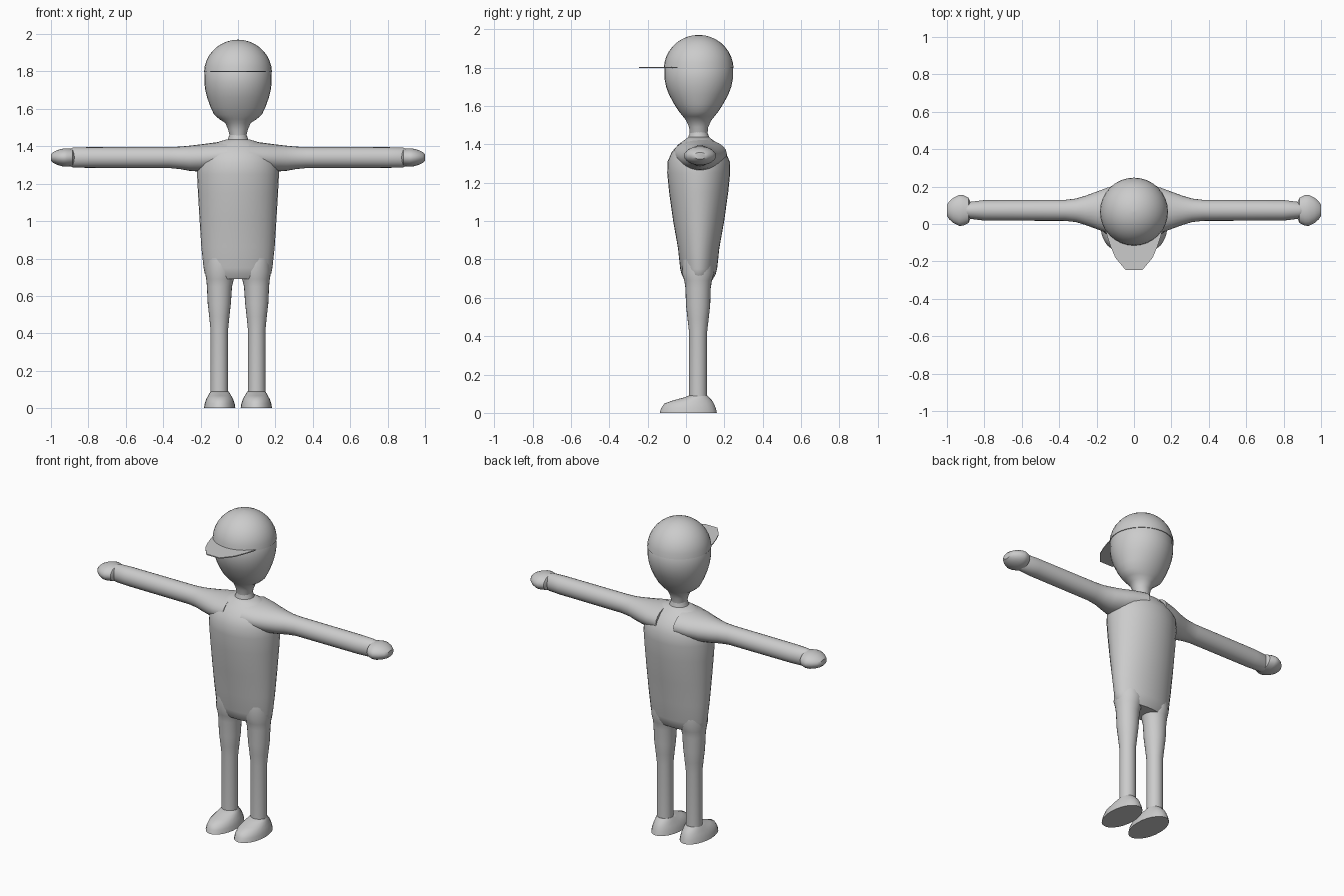
import bpy, bmesh, math

CY = 0.066   # body axis in y
grey = bpy.data.materials.new("plain_grey")
grey.diffuse_color = (0.6, 0.6, 0.6, 1)


def finish(name, bm, angle=40):
    bmesh.ops.recalc_face_normals(bm, faces=bm.faces)
    me = bpy.data.meshes.new(name)
    bm.to_mesh(me)
    bm.free()
    me.materials.append(grey)
    ob = bpy.data.objects.new(name, me)
    bpy.context.collection.objects.link(ob)
    bpy.ops.object.select_all(action='DESELECT')
    ob.select_set(True)
    bpy.context.view_layer.objects.active = ob
    bpy.ops.object.shade_smooth_by_angle(angle=math.radians(angle))
    return ob


def loft(name, rings, axis='z', sides=24):
    """Skin elliptical rings: z axis (z, cx, cy, rx, ry), x axis (x, cy, cz, ry, rz)."""
    bm = bmesh.new()
    loops = []
    for t, c1, c2, r1, r2 in rings:
        loop = []
        for i in range(sides):
            a = 2 * math.pi * i / sides
            u, v = c1 + r1 * math.cos(a), c2 + r2 * math.sin(a)
            loop.append(bm.verts.new((u, v, t) if axis == 'z' else (t, u, v)))
        loops.append(loop)
    for a, b in zip(loops, loops[1:]):
        for i in range(sides):
            j = (i + 1) % sides
            bm.faces.new((a[i], a[j], b[j], b[i]))
    bm.faces.new(loops[0])
    bm.faces.new(loops[-1])
    return finish(name, bm)


# Torso, from hips to collar
torso = [(0.69, 0.155, 0.07), (0.72, 0.178, 0.088), (0.75, 0.184, 0.096),
         (0.86, 0.196, 0.108), (1.0, 0.205, 0.133), (1.15, 0.214, 0.154),
         (1.25, 0.219, 0.164), (1.31, 0.215, 0.162), (1.36, 0.195, 0.14),
         (1.40, 0.15, 0.105), (1.425, 0.10, 0.07), (1.437, 0.06, 0.055)]
loft("torso", [(z, 0, CY, rx, ry) for z, rx, ry in torso], sides=32)

# Neck and head
loft("neck", [(z, 0, CY, r, r) for z, r in
              [(1.41, 0.06), (1.437, 0.055), (1.46, 0.046), (1.49, 0.046)]])
head = [(1.455, 0.044, 0.046), (1.49, 0.053, 0.05), (1.525, 0.068, 0.066),
        (1.545, 0.10, 0.082), (1.57, 0.128, 0.102), (1.61, 0.147, 0.128),
        (1.66, 0.165, 0.155), (1.70, 0.175, 0.17), (1.74, 0.18, 0.178),
        (1.80, 0.178, 0.178), (1.86, 0.15, 0.15)]
loft("head", [(z, 0, CY, rx, ry) for z, rx, ry in head], sides=32)

# Cap dome
dome = []
for i in range(10):
    a = math.radians(2 + 87.5 * i / 9)
    dome.append((1.79 + 0.18 * math.sin(a), 0, CY,
                 0.182 * math.cos(a), 0.182 * math.cos(a)))
loft("cap", dome, sides=32)

# Flat cap brim
bm = bmesh.new()
half = [(0.165, 0.03), (0.145, -0.06), (0.125, -0.12), (0.10, -0.18), (0.045, -0.246)]
outline = half + [(-x, y) for x, y in reversed(half)]
face = bm.faces.new([bm.verts.new((x, y, 1.797)) for x, y in outline])
ext = bmesh.ops.extrude_face_region(bm, geom=[face])
for v in ext['geom']:
    if isinstance(v, bmesh.types.BMVert):
        v.co.z += 0.006
finish("cap_brim", bm)

for side, s in (("left", 1), ("right", -1)):
    # Arm with a flared shoulder
    arm = [(0.06, 1.35, 0.14, 0.078), (0.14, 1.342, 0.122, 0.076),
           (0.20, 1.337, 0.10, 0.073), (0.26, 1.336, 0.078, 0.067),
           (0.31, 1.338, 0.063, 0.06), (0.37, 1.34, 0.056, 0.056),
           (0.80, 1.34, 0.055, 0.055), (0.88, 1.34, 0.045, 0.054),
           (0.90, 1.34, 0.04, 0.046)]
    loft(side + "_arm", [(s * x, 0.073, z, ry, rz) for x, z, ry, rz in arm], 'x')
    # Mitten hand
    hand = [(0.875, 0.045, 0.035), (0.885, 0.068, 0.046), (0.915, 0.082, 0.049),
            (0.935, 0.083, 0.048), (0.965, 0.068, 0.04), (0.988, 0.048, 0.029),
            (1.0, 0.03, 0.018)]
    loft(side + "_hand", [(s * x, 0.073, 1.34, ry, rz) for x, ry, rz in hand], 'x')
    # Leg
    leg = [(0.07, 0.1, 0.047, 0.047), (0.42, 0.1, 0.047, 0.047),
           (0.49, 0.1, 0.054, 0.055), (0.56, 0.1, 0.062, 0.063),
           (0.65, 0.099, 0.067, 0.066), (0.69, 0.096, 0.074, 0.072),
           (0.73, 0.094, 0.083, 0.085), (0.80, 0.094, 0.08, 0.08)]
    loft(side + "_leg", [(z, s * x, 0.063, rx, ry) for z, x, rx, ry in leg])
    # Shoe
    shoe = [(0.0, 0.012, 0.084, 0.149), (0.025, 0.013, 0.080, 0.142),
            (0.048, 0.016, 0.072, 0.130), (0.066, 0.035, 0.062, 0.100),
            (0.08, 0.055, 0.054, 0.066), (0.09, 0.063, 0.047, 0.049)]
    loft(side + "_shoe", [(z, s * 0.098, cy, rx, ry) for z, cy, rx, ry in shoe])
